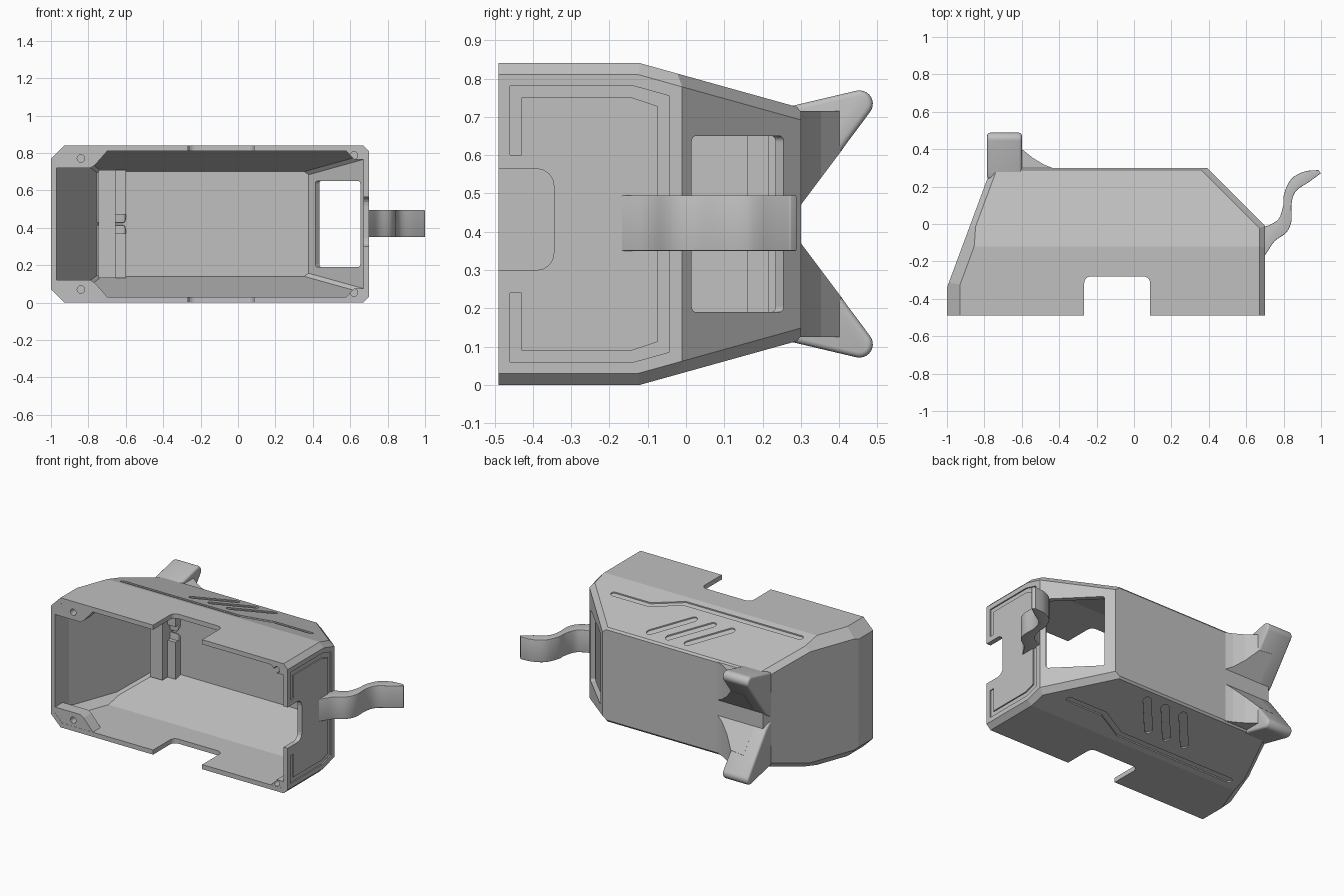
import bpy, bmesh, math
from mathutils import Vector, Matrix

if "Cube" in bpy.data.objects:
    bpy.data.objects.remove(bpy.data.objects["Cube"])

H = 0.84          # overall height
WALL = 0.03       # shell thickness
SLOPE = 0.11 / 0.395
TAPER_Y = -0.12   # where top and bottom begin to taper

grey = bpy.data.materials.new("shell grey")
grey.use_nodes = True
grey.diffuse_color = (0.53, 0.53, 0.53, 1)
grey.node_tree.nodes["Principled BSDF"].inputs["Base Color"].default_value = grey.diffuse_color


def make(name, bm):
    bmesh.ops.recalc_face_normals(bm, faces=bm.faces)
    mesh = bpy.data.meshes.new(name)
    bm.to_mesh(mesh)
    bm.free()
    mesh.materials.append(grey)
    ob = bpy.data.objects.new(name, mesh)
    bpy.context.collection.objects.link(ob)
    return ob


def bake(ob):
    dg = bpy.context.evaluated_depsgraph_get()
    mesh = bpy.data.meshes.new_from_object(ob.evaluated_get(dg))
    ob.modifiers.clear()
    ob.data = mesh


def boolean(ob, tool, operation="DIFFERENCE"):
    tool.hide_render = True
    m = ob.modifiers.new("boolean", "BOOLEAN")
    m.object, m.operation, m.solver = tool, operation, "EXACT"
    bake(ob)
    bpy.data.objects.remove(tool)


def bevel(ob, width, segments=3):
    m = ob.modifiers.new("bevel", "BEVEL")
    m.width, m.segments, m.limit_method = width, segments, "ANGLE"
    m.angle_limit = math.radians(50)
    bake(ob)


def prism(name, outline, lo, hi, axis):
    """Extrude a 2D outline along the named axis."""
    put = {"x": lambda a, b, t: (t, a, b),
           "y": lambda a, b, t: (a, t, b),
           "z": lambda a, b, t: (a, b, t)}[axis]
    bm = bmesh.new()
    rings = [[bm.verts.new(put(a, b, t)) for a, b in outline] for t in (lo, hi)]
    for r in rings:
        bm.faces.new(r)
    n = len(outline)
    for i in range(n):
        j = (i + 1) % n
        bm.faces.new((rings[0][i], rings[0][j], rings[1][j], rings[1][i]))
    return make(name, bm)


def box(name, centre, size, turn=0, radius=0):
    bm = bmesh.new()
    bmesh.ops.create_cube(bm, size=1)
    bm.transform(Matrix.Translation(centre) @ Matrix.Rotation(turn, 4, "Z")
                 @ Matrix.Diagonal((*size, 1)))
    ob = make(name, bm)
    if radius:
        bevel(ob, radius, 4)
    return ob


def flip(ob):
    """Mirror a mesh about mid height."""
    ob.data.transform(Matrix.Translation((0, 0, H)) @ Matrix.Diagonal((1, 1, -1, 1)))
    ob.data.flip_normals()
    return ob


def plane(normal, point):
    n = Vector(normal).normalized()
    return n, n.dot(Vector(point))


def chamfer(a, b, d):
    n = a[0] + b[0]
    return n.normalized(), (a[1] + b[1] - d) / n.length


# Body planes: walls, tapers, and the chamfers between them
left = plane((-1, 0, 0), (-1, 0, 0))
right = plane((1, 0, 0), (0.7, 0, 0))
back = plane((0, 1, 0), (0, 0.3, 0))
left_slope = plane((-0.62, 0.23, 0), (-1, -0.34, 0))
right_slope = plane((1, 1, 0), (0.39, 0.3, 0))
walls = [left, right, back, left_slope, right_slope]
for s in (1, -1):
    z = H if s > 0 else 0
    cap = plane((0, 0, s), (0, 0, z))
    taper = plane((0, SLOPE, s), (0, TAPER_Y, z))
    walls += [cap, taper]
    walls += [chamfer(a, b, d) for a, b, d in (
        (left, cap, 0.07), (left_slope, cap, 0.06), (left_slope, taper, 0.03),
        (right, cap, 0.03), (right, taper, 0.03), (right_slope, taper, 0.03),
        (back, taper, 0.01))]


def hull(name, inset, front):
    bm = bmesh.new()
    bmesh.ops.create_cube(bm, size=6)
    for n, off in walls + [(Vector((0, -1, 0)), inset - front)]:
        bmesh.ops.bisect_plane(bm, geom=bm.verts[:] + bm.edges[:] + bm.faces[:],
                               plane_co=n * (off - inset), plane_no=n, clear_outer=True)
        bmesh.ops.holes_fill(bm, edges=[e for e in bm.edges if e.is_boundary])
    return make(name, bm)


def ribbon(path, width):
    """Outline of a rounded-end band along a 2D path."""
    pts = [Vector(p) for p in path]
    dirs = [(b - a).normalized() for a, b in zip(pts, pts[1:])]
    r = width / 2
    side = lambda d: Vector((-d.y, d.x))
    arc = lambda c, d: [tuple(c + r * (math.cos(t) * side(d) + math.sin(t) * d))
                        for t in (math.pi * i / 8 for i in range(9))]
    miter = []
    for p, a, b in zip(pts[1:-1], dirs, dirs[1:]):
        m = (side(a) + side(b)).normalized()
        miter.append((p, m * r / m.dot(side(a))))
    return ([tuple(p + m) for p, m in miter] + arc(pts[-1], dirs[-1])
            + [tuple(p - m) for p, m in reversed(miter)] + arc(pts[0], -dirs[0]))


# Hollow shell, open at the front
shell = hull("shell", 0, -0.49)
boolean(shell, hull("cavity", WALL, -0.6))

# Windows in the two sloped sides
boolean(shell, box("left_window", (-0.87, 0.01, 0.43), (0.16, 0.45, 0.58),
                   math.atan2(0.23, -0.62), 0.015))
boolean(shell, box("right_window", (0.56, 0.14, 0.42), (0.16, 0.34, 0.46),
                   math.pi / 4, 0.015))

# Notches in the front rim
boolean(shell, box("rim_notch", (-0.09, -0.58, 0.42), (0.352, 0.6, 3), 0, 0.035))
boolean(shell, box("side_notch", (0.7, -0.645, 0.432), (0.3, 0.6, 0.265), 0, 0.045))

# Engraved slots on the tapered top and bottom
long_slot = [(-0.775, -0.067), (0.055, -0.067), (0.245, 0.022), (0.505, 0.022)]
slots = [ribbon(long_slot, 0.034)]
slots += [ribbon([(-0.35 + k, 0.035), (-0.175 + k, 0.23)], 0.045)
          for k in (0, 0.135, 0.27)]
for outline in slots:
    for lower in (False, True):
        tool = prism("slot_cutter", outline, H - 0.008, H + 0.1, "z")
        for v in tool.data.vertices:
            v.co.z -= (v.co.y - TAPER_Y) * SLOPE
        boolean(shell, flip(tool) if lower else tool)

# Engraved border on the right wall
half = [(-0.46, 0.24), (-0.46, 0.06), (-0.135, 0.06), (-0.045, 0.085)]
inner = [(-0.075, 0.112), (-0.14, 0.09), (-0.43, 0.09), (-0.43, 0.24)]
mirror = lambda pts: [(y, H - z) for y, z in reversed(pts)]
border = half + mirror(half) + mirror(inner) + inner
boolean(shell, prism("border_cutter", border, 0.692, 0.75, "x"))

# Corner tabs with screw holes
tabs = {
    "left": ([(-0.98, 0.72), (-0.79, 0.72), (-0.765, 0.735), (-0.69, 0.82),
              (-0.93, 0.82), (-0.98, 0.77)], (-0.84, 0.77)),
    "right": ([(0.57, 0.82), (0.62, 0.765), (0.68, 0.765), (0.68, 0.81),
               (0.67, 0.82)], (0.62, 0.787)),
}
for side, (outline, hole) in tabs.items():
    for level in ("upper", "lower"):
        tab = prism(f"{side}_{level}_tab", outline, -0.489, -0.41, "y")
        ring = [(hole[0] + 0.02 * math.cos(math.tau * i / 16),
                 hole[1] + 0.02 * math.sin(math.tau * i / 16)) for i in range(16)]
        boolean(tab, prism("screw_hole", ring, -0.6, -0.43, "y"))
        if level == "lower":
            flip(tab)

# Ears: bevelled blade plus a curved gusset running onto the back
tip = [(0.453 + 0.035 * math.cos(a), 0.734 + 0.035 * math.sin(a))
       for a in (math.radians(102 - 14 * i) for i in range(11))]
blade = [(0.24, 0.72), (0.275, 0.728)] + tip + [(0.3, 0.47), (0.24, 0.42)]
gusset_side = [(0.24, 0.715), (0.42, 0.715), (0.42, 0.63), (0.3, 0.47), (0.24, 0.42)]
gusset_plan = [(-0.7, 0.275), (-0.7, 0.41), (-0.605, 0.405), (-0.54, 0.353),
               (-0.48, 0.317), (-0.4, 0.285), (-0.4, 0.275)]
for level in ("upper", "lower"):
    ear = prism(f"{level}_ear", blade, -0.785, -0.6, "x")
    bevel(ear, 0.014)
    gusset = prism(f"{level}_ear_gusset", gusset_side, -0.9, -0.3, "x")
    boolean(gusset, prism("gusset_cutter", gusset_plan, 0, 1, "z"), "INTERSECT")
    if level == "lower":
        flip(ear)
        flip(gusset)

# Inner ribs behind the ears
box("tall_rib", (-0.7, 0.22, 0.42), (0.09, 0.12, 0.58))
for name, z in (("upper_rib", 0.59), ("lower_rib", 0.25)):
    box(name, (-0.63, 0.247, z), (0.06, 0.065, 0.24))


# Curved tail on the right wall
def smooth_path(points, steps=4):
    p = [Vector(q) for q in points]
    p = [p[0]] + p + [p[-1]]
    out = []
    for a, b, c, d in zip(p, p[1:], p[2:], p[3:]):
        for t in (i / steps for i in range(steps)):
            out.append(tuple(0.5 * (2 * b + (c - a) * t + (2 * a - 5 * b + 4 * c - d) * t * t
                                    + (3 * b - a - 3 * c + d) * t ** 3)))
    return out + [tuple(p[-1])]


tail_upper = [(0.685, -0.02), (0.735, 0.0), (0.775, 0.03), (0.798, 0.1), (0.802, 0.16),
              (0.84, 0.24), (0.91, 0.28), (0.985, 0.288)]
tail_lower = [(1.0, 0.272), (0.936, 0.225), (0.866, 0.176), (0.842, 0.107), (0.842, 0.016),
              (0.815, -0.045), (0.754, -0.09), (0.715, -0.145), (0.685, -0.19)]
tail = prism("tail", smooth_path(tail_upper) + smooth_path(tail_lower), 0.35, 0.495, "z")
bevel(tail, 0.01)

bpy.ops.object.select_all(action="DESELECT")
tail.select_set(True)
for level in ("upper", "lower"):
    bpy.data.objects[f"{level}_ear"].select_set(True)
bpy.context.view_layer.objects.active = tail
bpy.ops.object.shade_smooth_by_angle(angle=math.radians(35))
